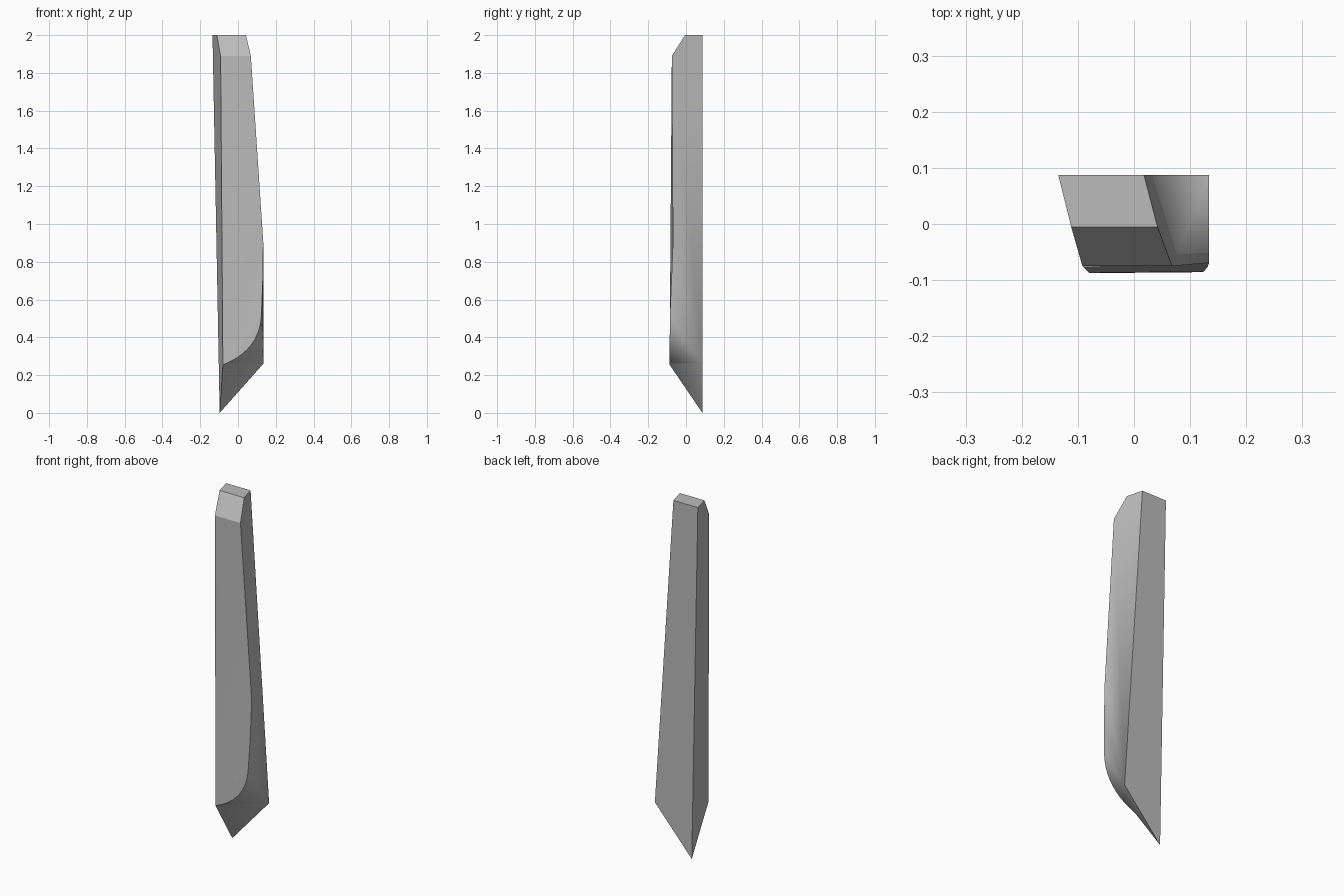
import bpy
import bmesh
from mathutils import Vector
from math import radians

cube = bpy.data.objects.get("Cube")
if cube:
    bpy.data.objects.remove(cube, do_unlink=True)

stone = bpy.data.materials.new("grey stone")
stone.use_nodes = True
colour = (0.5, 0.5, 0.5, 1)
stone.diffuse_color = colour
stone.node_tree.nodes["Principled BSDF"].inputs["Base Color"].default_value = colour

bm = bmesh.new()


def point(x, y, z):
    return bm.verts.new((x, y, z))


# Flat back outline
back_top_a, back_top_b = point(-0.135, 0.087, 2), point(0.018, 0.087, 2)
heel, tip = point(0.134, 0.087, 0.26), point(-0.097, 0.087, 0)

# Slanted top and its front chamfer
top_a, top_b = point(-0.112, -0.005, 2), point(0.042, -0.005, 2)
brow_a, brow_b = point(-0.092, -0.075, 1.89), point(0.068, -0.075, 1.89)

# Rounded lower edge of the front face
shoulder = point(0.134, -0.069, 0.9)
start, bend, end = (Vector(p) for p in (
    (0.124, -0.085, 0.52), (0.115, -0.087, 0.33), (-0.08, -0.087, 0.255)))
steps = 10
curve = [shoulder, point(0.131, -0.077, 0.7)]
for i in range(steps + 1):
    t = i / steps
    curve.append(point(*(start * (1 - t) ** 2 + bend * 2 * t * (1 - t) + end * t * t)))
corner = curve[-1]

# Large flat sides
bm.faces.new((back_top_b, back_top_a, tip, heel))
bm.faces.new((back_top_a, back_top_b, top_b, top_a))
bm.faces.new((top_a, top_b, brow_b, brow_a))
bm.faces.new((back_top_a, top_a, brow_a, corner, tip))
bm.faces.new((corner, heel, tip))

# Front face and the side that sweeps round under it
bm.faces.new((brow_a, brow_b, shoulder))
bm.faces.new((brow_a, shoulder, corner))
bm.faces.new((back_top_b, heel, brow_b, top_b))
bm.faces.new((brow_b, heel, shoulder))
for a, b in zip(curve, curve[1:]):
    bm.faces.new((a, heel, b))
    if b is not corner:
        bm.faces.new((a, b, corner))

bmesh.ops.recalc_face_normals(bm, faces=bm.faces)
mesh = bpy.data.meshes.new("stone_shard")
bm.to_mesh(mesh)
bm.free()
mesh.materials.append(stone)
shard = bpy.data.objects.new("stone_shard", mesh)
bpy.context.collection.objects.link(shard)

# Smooth sweep with sharp main edges
bpy.ops.object.select_all(action="DESELECT")
shard.select_set(True)
bpy.context.view_layer.objects.active = shard
bpy.ops.object.shade_smooth_by_angle(angle=radians(30))
